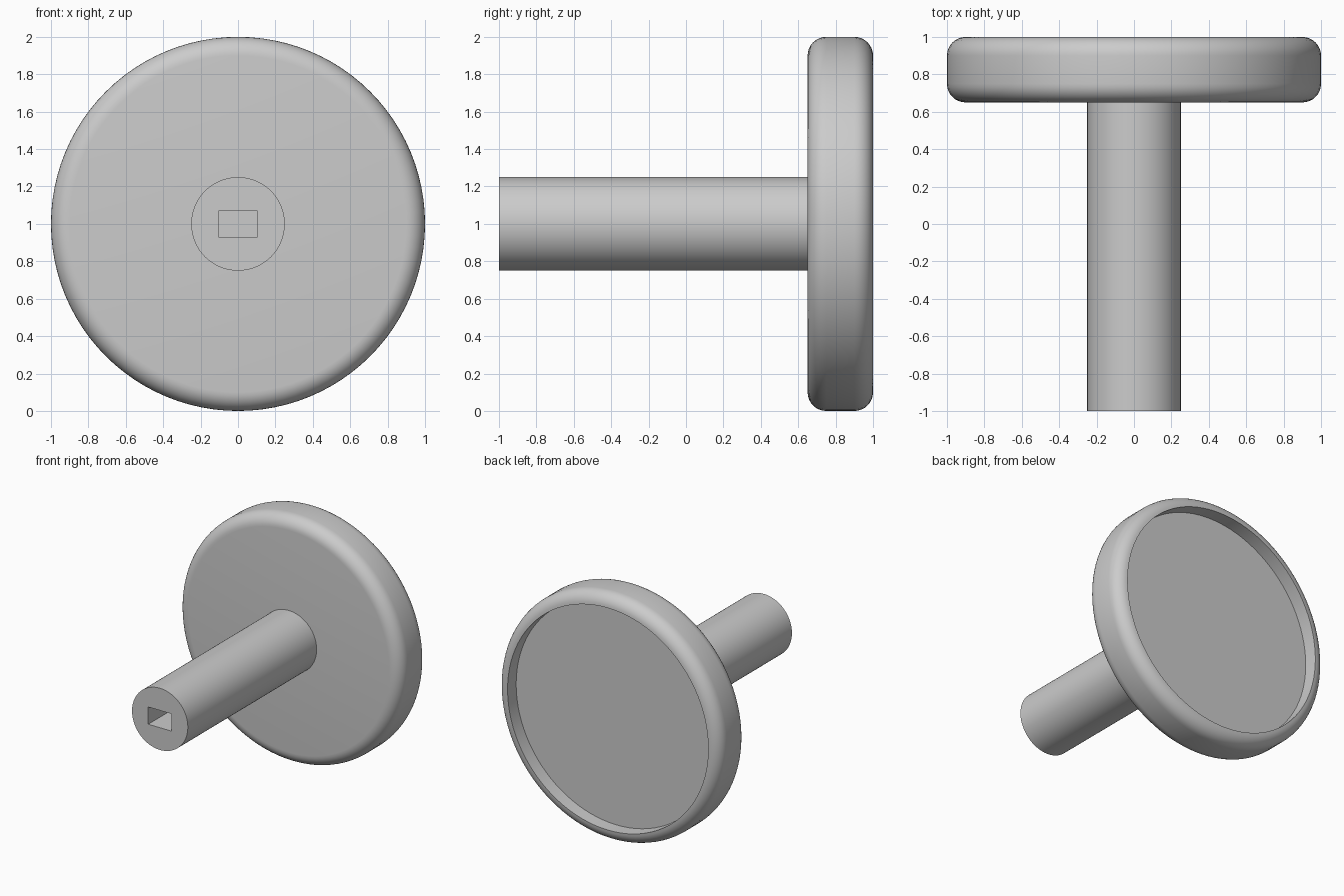
import bpy, bmesh, math
from mathutils import Matrix, Vector

cube = bpy.data.objects.get("Cube")
if cube:
    bpy.data.objects.remove(cube, do_unlink=True)

AXIS_Z = 1.0      # height of the shared centre line
SEGMENTS = 96

grey = bpy.data.materials.new("plain_grey")
grey.use_nodes = True
colour = (0.6, 0.6, 0.6, 1.0)
grey.diffuse_color = colour
grey.node_tree.nodes["Principled BSDF"].inputs["Base Color"].default_value = colour


def make_object(name, bm):
    bmesh.ops.recalc_face_normals(bm, faces=bm.faces)
    mesh = bpy.data.meshes.new(name)
    bm.to_mesh(mesh)
    bm.free()
    mesh.materials.append(grey)
    obj = bpy.data.objects.new(name, mesh)
    bpy.context.collection.objects.link(obj)
    return obj


def activate(obj):
    bpy.ops.object.select_all(action="DESELECT")
    obj.select_set(True)
    bpy.context.view_layer.objects.active = obj


def lathe(name, profile):
    """Spin a (radius, y) profile about the centre line."""
    bm = bmesh.new()
    verts = [bm.verts.new((r, y, AXIS_Z)) for r, y in profile]
    edges = [bm.edges.new(pair) for pair in zip(verts, verts[1:])]
    bmesh.ops.spin(bm, geom=verts + edges, cent=(0, 0, AXIS_Z), axis=(0, 1, 0),
                   angle=math.tau, steps=SEGMENTS)
    bmesh.ops.remove_doubles(bm, verts=bm.verts, dist=0.0001)
    return make_object(name, bm)


def fillet(r, y, radius, start):
    """Quarter-round points about a centre."""
    steps = 8
    angles = [start + math.pi / 2 * i / steps for i in range(steps + 1)]
    return [(r + radius * math.cos(a), y + radius * math.sin(a)) for a in angles]


# Round head: rounded rim, flat front, shallow recess in the back
front, back, rim, recess = 0.65, 1.0, 0.1, 0.11
profile = [(0, front)]
profile += fillet(1 - rim, front + rim, rim, -math.pi / 2)
profile += fillet(1 - rim, back - rim, rim, 0)
profile += [(0.9, back - recess), (0, back - recess)]
head = lathe("round_head", profile)

# Stem
stem = lathe("stem", [(0, -1), (0.25, -1), (0.25, front + 0.05), (0, front + 0.05)])

# Rectangular socket in the free end of the stem
depth = 1.0
bm = bmesh.new()
bmesh.ops.create_cube(bm, size=1, matrix=Matrix.LocRotScale(
    Vector((0, -1.1 + depth / 2, AXIS_Z)), None, Vector((0.21, depth + 0.2, 0.14))))
cutter = make_object("socket_cutter", bm)
cutter.hide_render = True

cut = stem.modifiers.new("socket", "BOOLEAN")
cut.operation = "DIFFERENCE"
cut.solver = "EXACT"
cut.object = cutter
activate(stem)
bpy.ops.object.modifier_apply(modifier=cut.name)
bpy.data.objects.remove(cutter, do_unlink=True)

# Smooth round surfaces, keep hard edges crisp
for part in (head, stem):
    activate(part)
    bpy.ops.object.shade_smooth_by_angle(angle=math.radians(35))
